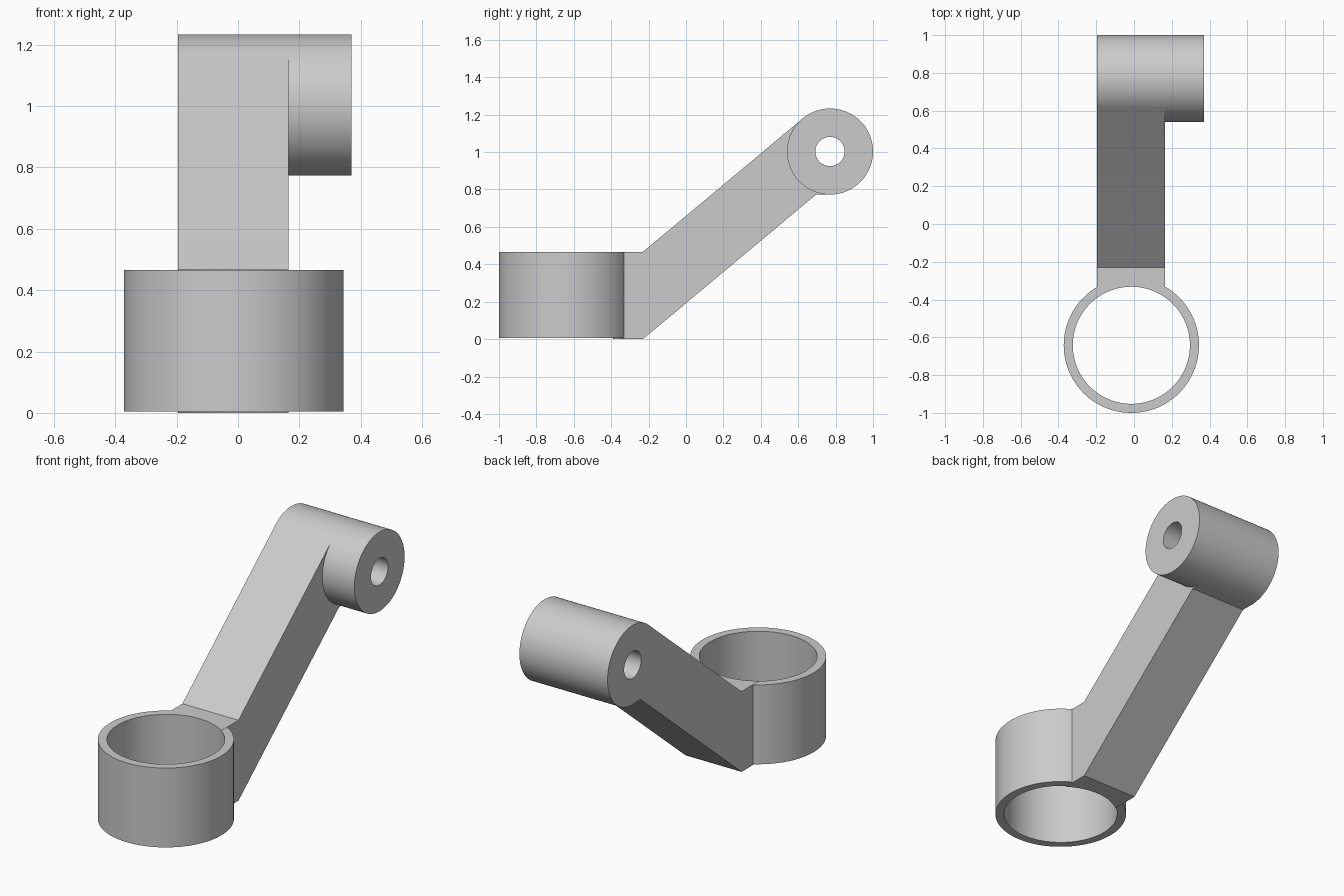
import bpy, bmesh, math

if "Cube" in bpy.data.objects:
    bpy.data.objects.remove(bpy.data.objects["Cube"])

ARM_X = (-0.196, 0.164)
RING = (-0.014, -0.642)
BOSS = (0.77, 1.003)


def cylinder(name, radius, depth, location, along_x=False):
    rot = (0, math.pi / 2, 0) if along_x else (0, 0, 0)
    bpy.ops.mesh.primitive_cylinder_add(vertices=128, radius=radius, depth=depth,
                                        location=location, rotation=rot)
    ob = bpy.context.object
    ob.name = name
    return ob


def combine(target, other, operation):
    mod = target.modifiers.new(operation.title(), 'BOOLEAN')
    mod.operation, mod.solver, mod.object = operation, 'EXACT', other
    bpy.context.view_layer.objects.active = target
    bpy.ops.object.modifier_apply(modifier=mod.name)
    bpy.data.objects.remove(other, do_unlink=True)


# Slanted arm: side profile (y, z) extruded along x
profile = [(-0.5, 0), (-0.23, 0), (0.697, 0.774), (0.77, 0.774), (0.77, 1.003),
           (0.622, 1.178), (-0.23, 0.467), (-0.5, 0.467)]
bm = bmesh.new()
face = bm.faces.new([bm.verts.new((ARM_X[0], y, z)) for y, z in profile])
ext = bmesh.ops.extrude_face_region(bm, geom=[face])
moved = [v for v in ext['geom'] if isinstance(v, bmesh.types.BMVert)]
bmesh.ops.translate(bm, verts=moved, vec=(ARM_X[1] - ARM_X[0], 0, 0))
bmesh.ops.recalc_face_normals(bm, faces=bm.faces)
mesh = bpy.data.meshes.new("bracket_arm")
bm.to_mesh(mesh)
bm.free()
arm = bpy.data.objects.new("bracket_arm", mesh)
bpy.context.collection.objects.link(arm)

# Clamp ring and pivot boss joined to the arm
combine(arm, cylinder("ring", 0.358, 0.461, (*RING, 0.2355)), 'UNION')
boss_x = (ARM_X[0] + 0.37) / 2
combine(arm, cylinder("boss", 0.23, 0.37 - ARM_X[0], (boss_x, *BOSS), True), 'UNION')

# Ring bore and pivot hole
combine(arm, cylinder("ring_bore", 0.31, 2, (*RING, 0)), 'DIFFERENCE')
combine(arm, cylinder("pivot_hole", 0.078, 2, (0, *BOSS), True), 'DIFFERENCE')

# Smooth curved walls, keep hard edges
bpy.ops.object.select_all(action='DESELECT')
arm.select_set(True)
bpy.context.view_layer.objects.active = arm
bpy.ops.object.shade_smooth_by_angle(angle=math.radians(25))
